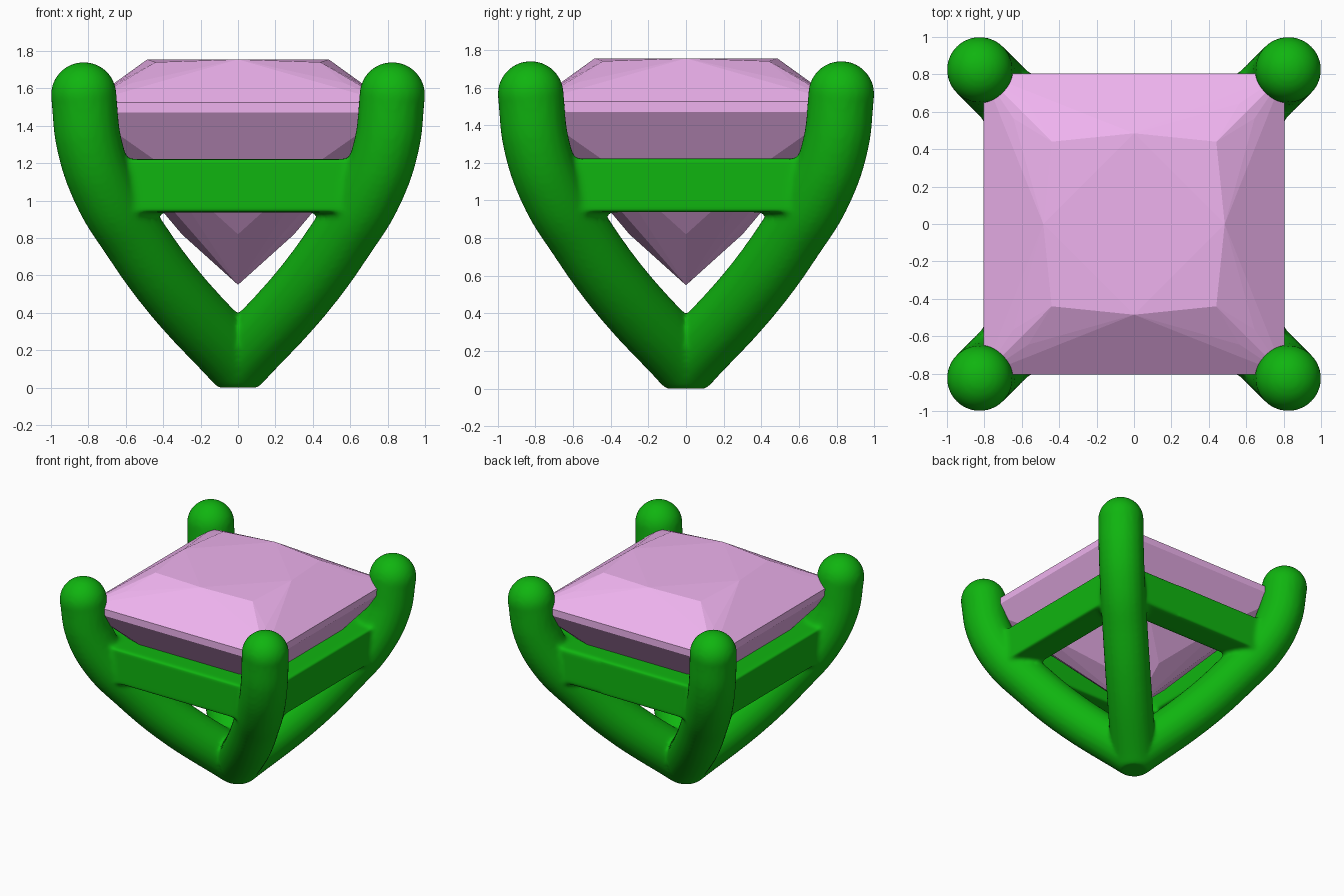
import bpy, bmesh
from mathutils import Matrix, Vector

if "Cube" in bpy.data.objects:
    bpy.data.objects.remove(bpy.data.objects["Cube"])


def material(name, color):
    m = bpy.data.materials.new(name)
    m.diffuse_color = color
    m.use_nodes = True
    m.node_tree.nodes["Principled BSDF"].inputs["Base Color"].default_value = m.diffuse_color
    return m


def add_object(name, bm, mat):
    me = bpy.data.meshes.new(name)
    bm.to_mesh(me)
    bm.free()
    me.materials.append(mat)
    ob = bpy.data.objects.new(name, me)
    bpy.context.collection.objects.link(ob)
    return ob


green = material("green_metal", (0.005, 0.46, 0.005, 1))
pink = material("pink_gem", (0.86, 0.45, 0.86, 1))
SIGNS = [(sx, sy) for sx in (1, -1) for sy in (1, -1)]

# Prongs: one path (distance out along x and y, height) swept to each corner
R = 0.176
PATH = [(0, 0.14), (0.35, 0.52), (0.56, 0.81), (0.71, 1.055), (0.797, 1.31), (0.825, 1.565)]
frame = bmesh.new()
for sx, sy in SIGNS:
    cu = bpy.data.curves.new("prong_path", 'CURVE')
    cu.dimensions = '3D'
    cu.bevel_depth = R
    cu.bevel_resolution = 8
    cu.use_fill_caps = True
    sp = cu.splines.new('BEZIER')
    sp.bezier_points.add(len(PATH) - 1)
    for p, (d, z) in zip(sp.bezier_points, PATH):
        p.co = (sx * d, sy * d, z)
        p.handle_left_type = p.handle_right_type = 'AUTO'
    tmp = bpy.data.objects.new("prong_path", cu)
    bpy.context.collection.objects.link(tmp)
    bpy.context.view_layer.update()
    me = bpy.data.meshes.new_from_object(tmp.evaluated_get(bpy.context.evaluated_depsgraph_get()))
    frame.from_mesh(me)
    bpy.data.objects.remove(tmp)
    # Rounded tip
    bmesh.ops.create_uvsphere(frame, u_segments=32, v_segments=20, radius=R,
                              matrix=Matrix.Translation((sx * 0.825, sy * 0.825, 1.565)))

# Base joint, flattened where it meets the ground
bmesh.ops.create_uvsphere(frame, u_segments=32, v_segments=20, radius=R,
                          matrix=Matrix.Translation((0, 0, 0.14)))
bmesh.ops.remove_doubles(frame, verts=frame.verts, dist=1e-5)
for v in frame.verts:
    v.co.z = max(v.co.z, 0)

# Four cross bars between the prongs
for i in range(4):
    turn = Matrix.Rotation(i * 1.5707963, 4, 'Z')
    place = Matrix.Translation((0, -0.685, 1.08)) @ Matrix.Diagonal((1.32, 0.23, 0.285, 1))
    bmesh.ops.create_cube(frame, size=1, matrix=turn @ place)
bmesh.ops.recalc_face_normals(frame, faces=frame.faces)

# Fuse the setting into one softly blended casting
setting = add_object("prong_setting", frame, green)
fuse = setting.modifiers.new("fuse", 'REMESH')
fuse.mode = 'VOXEL'
fuse.voxel_size = 0.016
fuse.use_smooth_shade = True
soft = setting.modifiers.new("soften", 'SMOOTH')
soft.factor = 0.5
soft.iterations = 8

# Square-cut stone: convex hull of its facet corners
G = 0.805
pts = [(0, 0, 0.55)]
for sx, sy in SIGNS:
    corner = [(G, G, 1.47), (G, G, 1.525), (0.44, 0.44, 1.74),
              (0.645, 0.565, 1.63), (0.565, 0.645, 1.63),
              (0.62, 0.42, 1.2), (0.42, 0.62, 1.2)]
    pts += [(sx * x, sy * y, z) for x, y, z in corner]
for s in (1, -1):
    for d, z in ((0.485, 1.755), (0.3, 0.82)):
        pts += [(s * d, 0, z), (0, s * d, z)]
gem = bmesh.new()
for p in pts:
    gem.verts.new(Vector(p))
bmesh.ops.convex_hull(gem, input=gem.verts)
bmesh.ops.recalc_face_normals(gem, faces=gem.faces)
add_object("square_gem", gem, pink)
